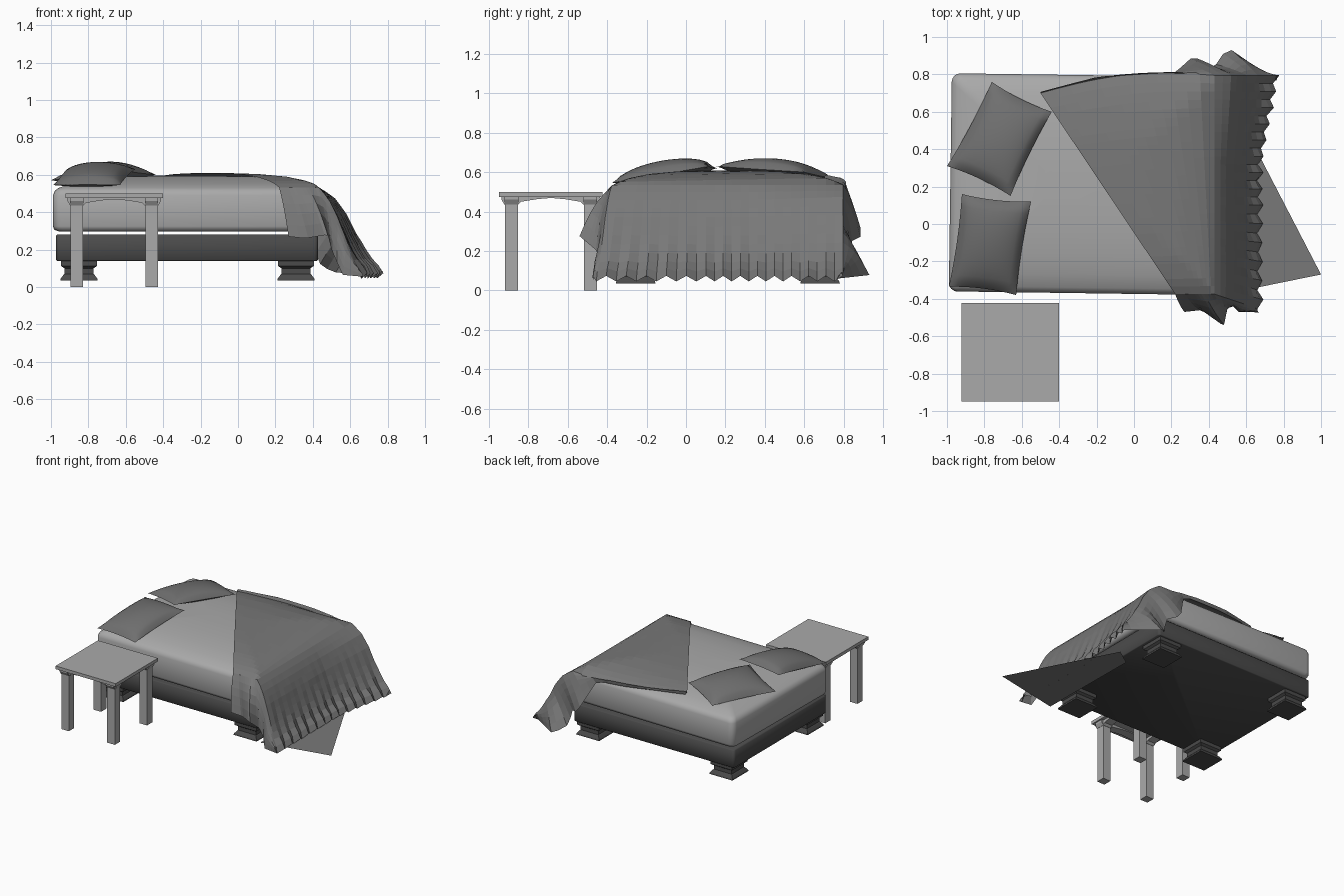
import bpy, bmesh, math, random
from mathutils import Vector

random.seed(4)
old = bpy.data.objects.get("Cube")
if old:
    bpy.data.objects.remove(old, do_unlink=True)


def material(name, v):
    m = bpy.data.materials.new(name)
    m.use_nodes = True
    col = (v, v, v, 1)
    m.diffuse_color = col
    m.node_tree.nodes["Principled BSDF"].inputs["Base Color"].default_value = col
    return m


LIGHT = material("mattress light grey", 0.4)
TABLE = material("table grey", 0.4)
CLOTH = material("blanket grey", 0.19)
PILLOW = material("pillow grey", 0.16)
DARK = material("base dark grey", 0.07)


def make(name, bm, mat, loc=(0, 0, 0), smooth=None):
    bmesh.ops.recalc_face_normals(bm, faces=bm.faces)
    me = bpy.data.meshes.new(name)
    bm.to_mesh(me)
    bm.free()
    me.materials.append(mat)
    ob = bpy.data.objects.new(name, me)
    ob.location = loc
    bpy.context.collection.objects.link(ob)
    if smooth:
        bpy.ops.object.select_all(action='DESELECT')
        ob.select_set(True)
        bpy.context.view_layer.objects.active = ob
        bpy.ops.object.shade_smooth_by_angle(angle=math.radians(smooth))
    return ob


def skin(bm, rows, closed=False):
    """Join rows of points with quads; closed rows form rings."""
    vs = [[bm.verts.new(p) for p in r] for r in rows]
    n = len(rows[0])
    for a, b in zip(vs, vs[1:]):
        for i in range(n if closed else n - 1):
            j = (i + 1) % n
            bm.faces.new((a[i], a[j], b[j], b[i]))
    return vs


def loft(name, rings, mat, loc, smooth=None):
    bm = bmesh.new()
    vs = skin(bm, rings, True)
    bm.faces.new(vs[0][::-1])
    bm.faces.new(vs[-1])
    return make(name, bm, mat, loc, smooth)


def rounded(hx, hy, r, z, steps=5):
    pts = []
    for k, (sx, sy) in enumerate(((1, 1), (-1, 1), (-1, -1), (1, -1))):
        for i in range(steps):
            a = math.pi / 2 * (k + i / (steps - 1))
            pts.append((sx * (hx - r) + r * math.cos(a), sy * (hy - r) + r * math.sin(a), z))
    return pts


def box(bm, x0, x1, y0, y1, z0, z1):
    vs = skin(bm, [[(x0, y0, z), (x1, y0, z), (x1, y1, z), (x0, y1, z)] for z in (z0, z1)], True)
    bm.faces.new(vs[0][::-1])
    bm.faces.new(vs[1])


# Bed base and its four stepped feet
loft("bed_base", [rounded(0.70 - i, 0.575 - i, 0.02, z) for i, z in
                  ((0.005, 0.14), (0, 0.145), (0, 0.275), (0.005, 0.28))], DARK, (-0.272, 0.215, 0), 60)
FOOT = ((0.1, 0.035), (0.098, 0.045), (0.083, 0.065), (0.077, 0.07),
        (0.077, 0.1), (0.095, 0.112), (0.095, 0.145))
for fx, sx in ((-0.85, "head"), (0.31, "foot")):
    for fy, sy in ((-0.255, "front"), (0.68, "back")):
        loft(f"bed_foot_{sx}_{sy}", [[(-h, -h, z), (h, -h, z), (h, h, z), (-h, h, z)] for h, z in FOOT],
             DARK, (fx, fy, 0))

# Domed mattress, turned very slightly
DOME = ((0, 0.49), (0.01, 0.515), (0.03, 0.53), (0.1, 0.555), (0.2, 0.576), (0.35, 0.59), (0.5, 0.595))
SIDE = ((0.03, 0.298), (0.008, 0.305), (0, 0.325))
mattress = loft("mattress", [rounded(0.71 - i, 0.583 - i, max(0.045 - i * 0.1, 0.01), z)
                             for i, z in SIDE + DOME], LIGHT, (-0.272, 0.213, 0), 60)
mattress.rotation_euler.z = math.radians(-0.8)


def bed_top(x, y):
    d = max(0, min(x + 0.98, 0.46 - x, y + 0.39, 0.815 - y))
    for (a, za), (b, zb) in zip(DOME, DOME[1:]):
        if d <= b:
            return za + (zb - za) * (d - a) / (b - a)
    return DOME[-1][1]


# Pillows, bulged between four corners
def pillow(name, corners):
    a, b, c, d = [Vector(p) for p in corners]
    n = 16
    bm = bmesh.new()
    for side, h in ((1, 0.075), (-1, 0.03)):
        rows = []
        for i in range(n + 1):
            row = []
            for j in range(n + 1):
                u, v = 2 * i / n - 1, 2 * j / n - 1
                pu = (u * (1 - 0.05 * (1 - v * v)) + 1) / 2
                pv = (v * (1 - 0.05 * (1 - u * u)) + 1) / 2
                p = a.lerp(b, pu).lerp(d.lerp(c, pu), pv)
                p.z += side * h * ((1 - u * u) * (1 - v * v)) ** 0.5
                row.append(p)
            rows.append(row)
        skin(bm, rows)
    bmesh.ops.remove_doubles(bm, verts=bm.verts, dist=0.0005)
    make(name, bm, PILLOW, smooth=70)


pillow("pillow_back", ((-1.0, 0.31, 0.57), (-0.76, 0.76, 0.565), (-0.44, 0.6, 0.6), (-0.66, 0.15, 0.63)))
pillow("pillow_front", ((-0.99, -0.335, 0.545), (-0.92, 0.16, 0.62), (-0.55, 0.12, 0.63), (-0.63, -0.38, 0.545)))


# Blanket: rows run from the slanted edge over the bed and down past the foot
def resample(pts, n):
    pts = [Vector(p) for p in pts]
    length = [(q - p).length for p, q in zip(pts, pts[1:])]
    total, out = sum(length), []
    for k in range(n):
        s, i = total * k / (n - 1), 0
        while i < len(length) - 1 and s > length[i]:
            s -= length[i]
            i += 1
        out.append(pts[i].lerp(pts[i + 1], min(1, s / length[i])))
    return out


TOP, DROP, ROWS = 12, 12, 28
FALL = ((0.43, 0.535), (0.48, 0.48), (0.53, 0.385), (0.57, 0.28), (0.62, 0.16), (0.67, 0.085), (0.675, 0.06))


def blanket_row(t):
    start, end = Vector((0.22, -0.375)).lerp(Vector((-0.5, 0.7)), t), Vector((0.43, -0.375 + 1.17 * t))
    row = []
    for k in range(TOP):
        p = start.lerp(end, k / TOP)
        p.y += 0.05 * t ** 6 * math.sin(math.pi * k / TOP)
        row.append(Vector((p.x, p.y, bed_top(p.x, p.y) + 0.014)))
    flare = 0.09 * max(0, (t - 0.6) / 0.4)
    fall = []
    for x, z in FALL:
        f = (x - 0.43) / 0.245
        fall.append((x + flare * f ** 0.6, end.y + 0.2 * f * min(0, t - 0.4), z))
    return row + resample(fall, DROP)


def flap(edge, hem, steps, bulge):
    """Rows hanging from a blanket side edge down to a hem line."""
    target = resample(hem, len(edge))
    rows = []
    for s in range(1, steps + 1):
        f = s / steps
        rows.append([p.lerp(q, f) + Vector((0, bulge * math.sin(math.pi * f), 0.02 * math.sin(math.pi * f)))
                     for p, q in zip(edge, target)])
    return rows


main = [blanket_row(i / (ROWS - 1)) for i in range(ROWS)]
for i, row in enumerate(main):
    for k in range(TOP, TOP + DROP):
        f = (k - TOP) / (DROP - 1)
        zig = 1 if i % 2 else -1
        row[k].x += 0.014 * f ** 3 * zig + random.uniform(-0.004, 0.004) * f
        row[k].z += 0.014 * zig * f ** 6
front = flap(main[0], ((0.27, -0.47, 0.27), (0.36, -0.46, 0.26), (0.48, -0.545, 0.28), (0.5, -0.45, 0.2),
                       (0.53, -0.44, 0.13), (0.56, -0.47, 0.065), (0.67, -0.47, 0.055)), 5, -0.01)
back = flap(main[-1], ((-0.49, 0.705, 0.56), (-0.2, 0.785, 0.555), (0.1, 0.805, 0.54), (0.22, 0.81, 0.5),
                       (0.32, 0.9, 0.28), (0.4, 0.84, 0.25), (0.43, 0.84, 0.13),
                       (0.5, 0.945, 0.08), (0.76, 0.765, 0.06)), 5, 0.005)
bm = bmesh.new()
skin(bm, front[::-1] + main + back)
make("blanket", bm, CLOTH)

# Loose blanket corner lying near the floor
bm = bmesh.new()
bm.faces.new([bm.verts.new((x, y, 0.05)) for x, y in ((1.0, -0.27), (0.58, 0.54), (0.45, 0.45), (0.46, -0.38))])
make("blanket_floor_corner", bm, CLOTH)

# Side table: slab, arched aprons and four square legs
CENTRE = (-0.662, -0.685, 0)
bm = bmesh.new()
box(bm, -0.261, 0.261, -0.263, 0.263, 0.475, 0.5)
make("table_top", bm, TABLE, CENTRE)
HALF = ((0.25, 0.476), (0.25, 0.46), (0.235, 0.435), (0.165, 0.435), (0.15, 0.45), (0.07, 0.463))
ARCH = [(x, z) for x, z in HALF] + [(0, 0.469)] + [(-x, z) for x, z in HALF[::-1]]
for turn in range(4):
    bm = bmesh.new()
    vs = skin(bm, [[(x, y, z) for x, z in ARCH] for y in (-0.235, -0.165)], True)
    bm.faces.new(vs[0])
    bm.faces.new(vs[1][::-1])
    make(f"table_apron_{turn + 1}", bm, TABLE, CENTRE).rotation_euler.z = turn * math.pi / 2
for sx in (-1, 1):
    for sy in (-1, 1):
        bm = bmesh.new()
        x, y = sx * 0.2, sy * 0.2
        box(bm, x - 0.033, x + 0.033, y - 0.033, y + 0.033, 0, 0.45)
        make(f"table_leg_{'left' if sx > 0 else 'right'}_{'back' if sy > 0 else 'front'}", bm, TABLE, CENTRE)
